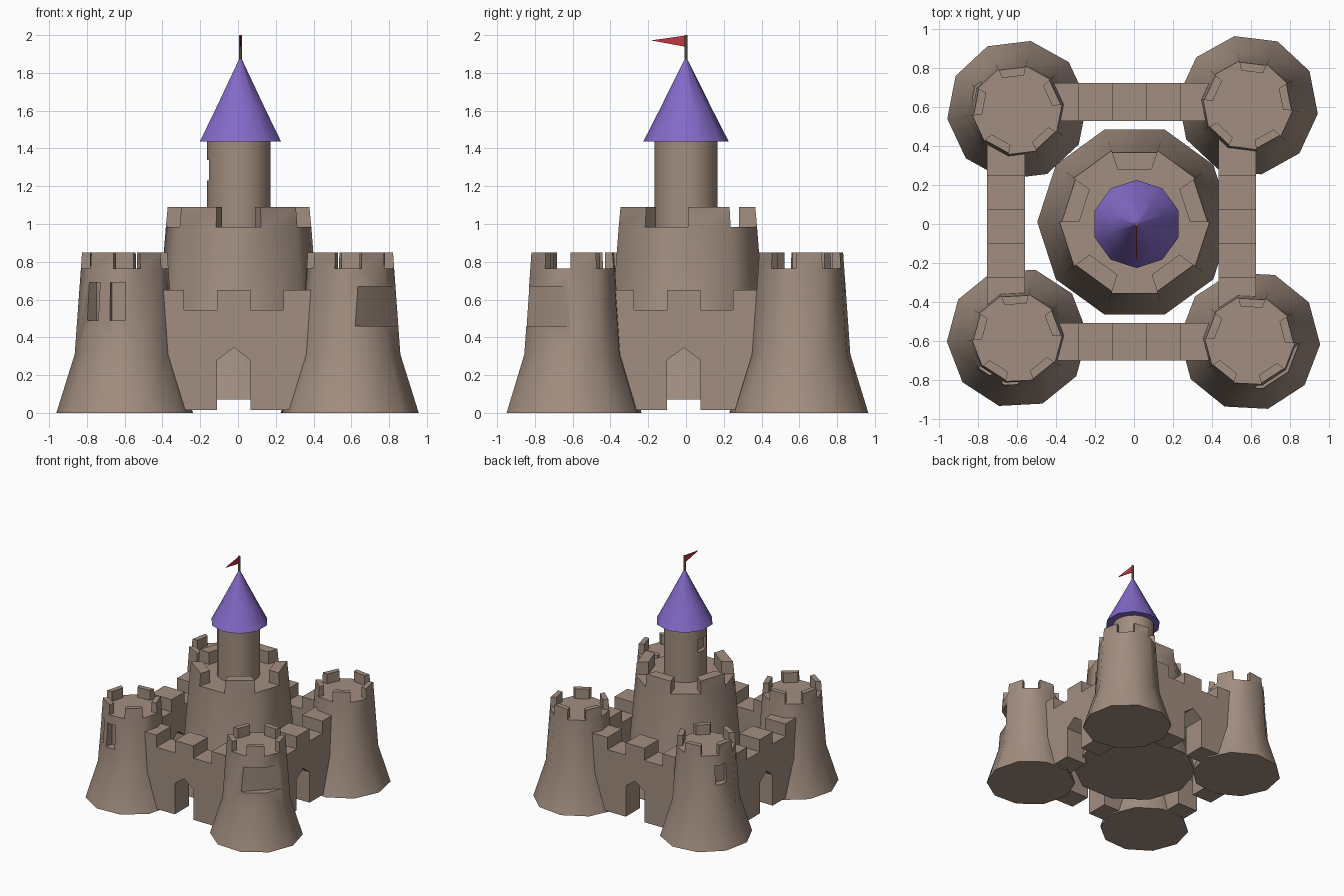
import bpy, bmesh, math
from mathutils import Matrix, Vector

if "Cube" in bpy.data.objects:
    bpy.data.objects.remove(bpy.data.objects["Cube"])


def material(name, rgb):
    m = bpy.data.materials.new(name)
    m.diffuse_color = (*rgb, 1)
    m.use_nodes = True
    m.node_tree.nodes["Principled BSDF"].inputs["Base Color"].default_value = m.diffuse_color
    return m


STONE = material("warm stone", (0.36, 0.27, 0.215))
PURPLE = material("purple roof", (0.23, 0.145, 0.58))
RED = material("red flag", (0.52, 0.04, 0.055))
WOOD = material("pole wood", (0.30, 0.20, 0.12))


def finish(bm, name, mat, loc=(0, 0, 0), rot=0.0):
    bmesh.ops.recalc_face_normals(bm, faces=bm.faces)
    me = bpy.data.meshes.new(name)
    bm.to_mesh(me)
    bm.free()
    ob = bpy.data.objects.new(name, me)
    bpy.context.collection.objects.link(ob)
    ob.location = loc
    ob.rotation_euler.z = rot
    me.materials.append(mat)
    return ob


def activate(ob):
    bpy.ops.object.select_all(action='DESELECT')
    ob.select_set(True)
    bpy.context.view_layer.objects.active = ob


def smooth(ob, deg=44):
    activate(ob)
    bpy.ops.object.shade_smooth_by_angle(angle=math.radians(deg))


def lathe(profile, n=10, phase=math.pi / 10):
    """Closed stack of n-sided rings; phase 18 degrees centres a face on +x."""
    bm = bmesh.new()
    rings = [[bm.verts.new((r * math.cos(phase + 2 * math.pi * i / n),
                            r * math.sin(phase + 2 * math.pi * i / n), z))
              for i in range(n)] for r, z in profile]
    for a, b in zip(rings, rings[1:]):
        for i in range(n):
            j = (i + 1) % n
            bm.faces.new((a[i], a[j], b[j], b[i]))
    bm.faces.new(rings[0][::-1])
    bm.faces.new(rings[-1])
    return bm, rings


def battlement_tower(name, profile, inner, top_r, top_z, loc, deg):
    """Flared tower whose top rim rises in five merlons."""
    floor_z = profile[-1][1]
    bm, rings = lathe(profile + [(inner, floor_z)])
    outer, inn = rings[-2], rings[-1]
    k = top_r / profile[-1][0]
    for i in range(1, 10, 2):
        j = (i + 1) % 10
        base = [outer[i], outer[j], inn[j], inn[i]]
        rim = bm.faces.get(base)
        if rim:
            bm.faces.remove(rim)
        top = [bm.verts.new((v.co.x * s, v.co.y * s, top_z))
               for v, s in zip(base, (k, k, 1, 1))]
        for a in range(4):
            b = (a + 1) % 4
            bm.faces.new((base[a], base[b], top[b], top[a]))
        bm.faces.new(top)
    # merlon faces start at 36 degrees, spin one to the wanted direction
    return finish(bm, name, STONE, loc, math.radians(deg - 36))


def cut_window(ob, centre, deg, width, z0, z1, depth_r):
    """Box recess from radius depth_r outward, facing the given direction."""
    bm = bmesh.new()
    a = math.radians(deg)
    d = Vector((math.cos(a), math.sin(a), 0)) * (depth_r + 0.15)
    m = (Matrix.Translation(Vector((centre[0], centre[1], (z0 + z1) / 2)) + d)
         @ Matrix.Rotation(a, 4, 'Z') @ Matrix.Diagonal((0.3, width, z1 - z0, 1)))
    bmesh.ops.create_cube(bm, size=1, matrix=m)
    cutter = finish(bm, "window_cutter", STONE)
    cutter.hide_render = True
    mod = ob.modifiers.new("window", 'BOOLEAN')
    mod.operation = 'DIFFERENCE'
    mod.solver = 'EXACT'
    mod.object = cutter
    activate(ob)
    bpy.ops.object.modifier_apply(modifier=mod.name)
    bpy.data.objects.remove(cutter)


# corner towers: centre, merlon direction, windows (direction, width, z0, z1, depth radius)
tower_profile = [(0.362, 0), (0.265, 0.31), (0.232, 0.765)]
corners = {
    "front_left_tower": ((-0.60, -0.585), -87, [(226, 0.07, 0.49, 0.69, 0.18),
                                                (261, 0.08, 0.49, 0.69, 0.18)]),
    "front_right_tower": ((0.595, -0.60), -93, [(-45, 0.34, 0.46, 0.67, 0.19)]),
    "back_left_tower": ((-0.60, 0.585), -83, [(155, 0.10, 0.52, 0.68, 0.19)]),
    "back_right_tower": ((0.585, 0.61), -97, []),
}
for name, (c, deg, windows) in corners.items():
    t = battlement_tower(name, tower_profile, 0.182, 0.226, 0.85, (*c, 0), deg)
    for w in windows:
        cut_window(t, c, *w)
    smooth(t)

# great central tower
main = battlement_tower("central_tower", [(0.5, 0.07), (0.435, 0.36), (0.385, 0.985)],
                        0.285, 0.375, 1.09, (0.003, 0.01, 0), -90)
smooth(main)

# slim upper keep with a side window
bm, _ = lathe([(0.168, 0.97), (0.168, 1.45)], n=20, phase=0)
keep = finish(bm, "upper_keep", STONE, (0.005, 0, 0))
cut_window(keep, (0.005, 0), 180, 0.11, 1.23, 1.34, 0.132)
smooth(keep)

# pointed roof
bm, _ = lathe([(0.226, 1.437), (0.14, 1.605), (0.003, 1.882)])
roof = finish(bm, "pointed_roof", PURPLE, (0.013, 0, 0))
smooth(roof)

# walls: crenellated outline with a pointed gateway, given thickness
WALL = [(-0.46, 0.015), (-0.11, 0.015), (-0.11, 0.28), (-0.022, 0.345), (0.066, 0.28),
        (0.066, 0.015), (0.46, 0.015), (0.46, 0.65), (0.24, 0.65), (0.24, 0.545),
        (0.067, 0.545), (0.067, 0.65), (-0.11, 0.65), (-0.11, 0.545), (-0.285, 0.545),
        (-0.285, 0.65), (-0.46, 0.65)]


def wall(name, loc, deg):
    bm = bmesh.new()
    f = bm.faces.new([bm.verts.new((x, -0.097, z)) for x, z in WALL])
    ext = bmesh.ops.extrude_face_region(bm, geom=[f], use_keep_orig=True)
    bmesh.ops.translate(bm, vec=(0, 0.194, 0),
                        verts=[g for g in ext["geom"] if isinstance(g, bmesh.types.BMVert)])
    smooth(finish(bm, name, STONE, (*loc, 0), math.radians(deg)), 30)


wall("front_wall", (0, -0.605), 0)
wall("back_wall", (0, 0.627), 0)
wall("left_wall", (-0.658, 0.01), 90)
wall("right_wall", (0.53, 0.01), 90)

# flag pole and pennant
bm, _ = lathe([(0.009, 1.85), (0.009, 2.0)], n=8, phase=0)
smooth(finish(bm, "flag_pole", WOOD, (0.013, 0, 0)))

bm = bmesh.new()
bmesh.ops.create_cone(bm, cap_ends=True, segments=3, radius1=1, radius2=1, depth=0.006)
for v, (y, z) in zip(sorted(bm.verts, key=lambda v: (v.co.z > 0, math.atan2(v.co.y, v.co.x))),
                     [(0, 1.938), (0, 1.998), (-0.185, 1.972)] * 2):
    v.co = (0.003 if v.co.z > 0 else -0.003, y, z)
finish(bm, "pennant", RED, (0.013, 0, 0))
